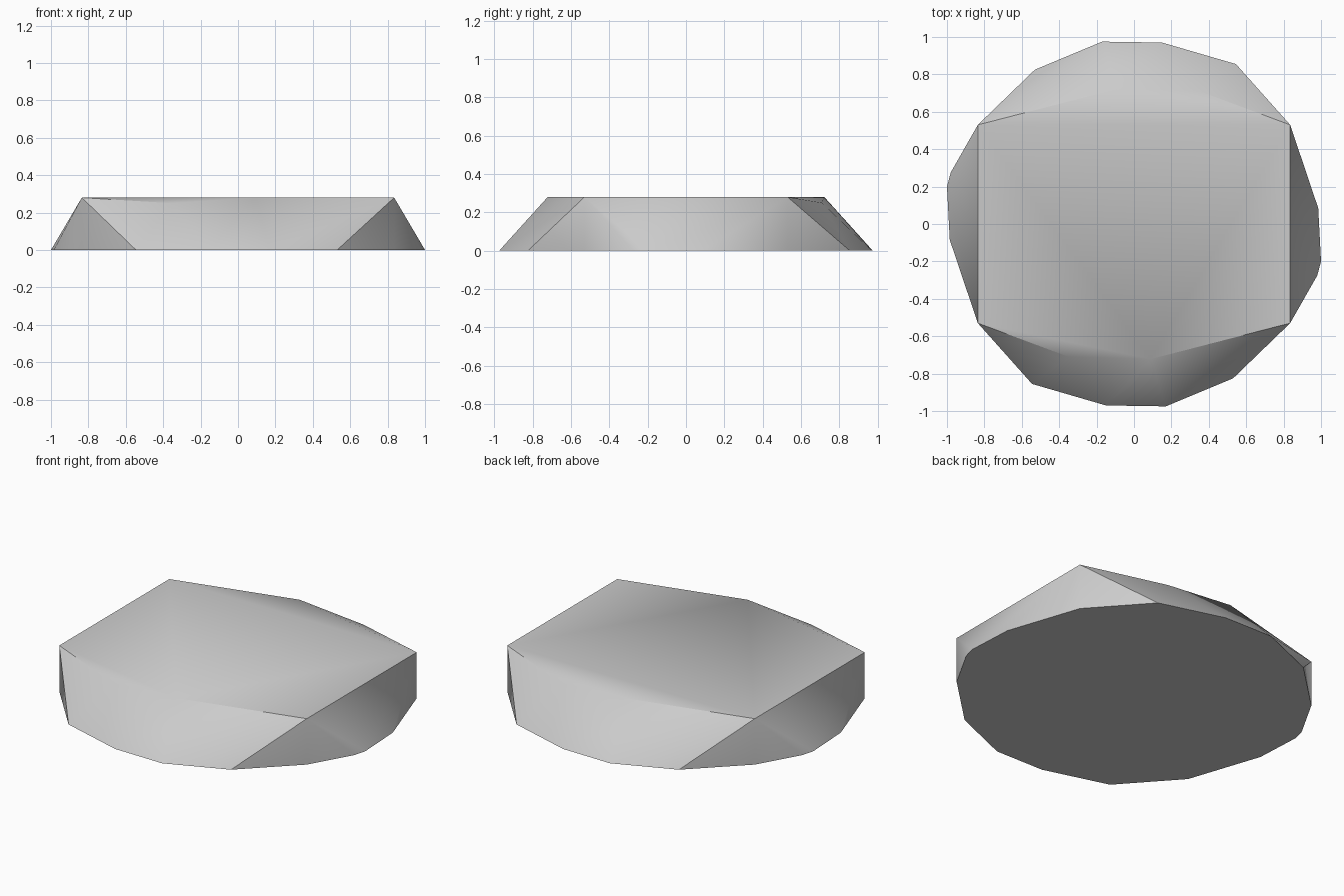
import bpy
import bmesh
import math

cube = bpy.data.objects.get("Cube")
if cube:
    bpy.data.objects.remove(cube, do_unlink=True)

HEIGHT = 0.28

# Half outlines; the other halves are the same points turned 180 degrees
base_half = [(0.835, 0.53), (0.545, 0.855), (0.15, 0.97), (-0.17, 0.975),
             (-0.53, 0.825), (-0.835, 0.53), (-0.98, 0.275), (-1.0, 0.2),
             (-0.985, -0.085)]
top_half = [(0.835, 0.53, HEIGHT), (0.35, 0.71, 0.25),
            (-0.09, 0.722, HEIGHT), (-0.835, 0.53, HEIGHT)]

points = {(s * x, s * y, z)
          for s in (1, -1)
          for x, y, z in [(x, y, 0.0) for x, y in base_half] + top_half}

# Faceted stone slab: the tight skin around both outlines
bm = bmesh.new()
for p in sorted(points):
    bm.verts.new(p)
bmesh.ops.convex_hull(bm, input=bm.verts)
bmesh.ops.dissolve_limit(bm, angle_limit=math.radians(0.5),
                         verts=bm.verts, edges=bm.edges)
bmesh.ops.recalc_face_normals(bm, faces=bm.faces)
mesh = bpy.data.meshes.new("stone_slab")
bm.to_mesh(mesh)
bm.free()
slab = bpy.data.objects.new("stone_slab", mesh)
bpy.context.collection.objects.link(slab)

# Plain grey stone
grey = bpy.data.materials.new("stone_grey")
grey.use_nodes = True
colour = (0.6, 0.6, 0.6, 1.0)
grey.diffuse_color = colour
for node in grey.node_tree.nodes:
    if node.type == 'BSDF_PRINCIPLED':
        node.inputs["Base Color"].default_value = colour
mesh.materials.append(grey)

# Soft facets, crisp rim
bpy.ops.object.select_all(action='DESELECT')
slab.select_set(True)
bpy.context.view_layer.objects.active = slab
bpy.ops.object.shade_smooth_by_angle(angle=math.radians(30))
